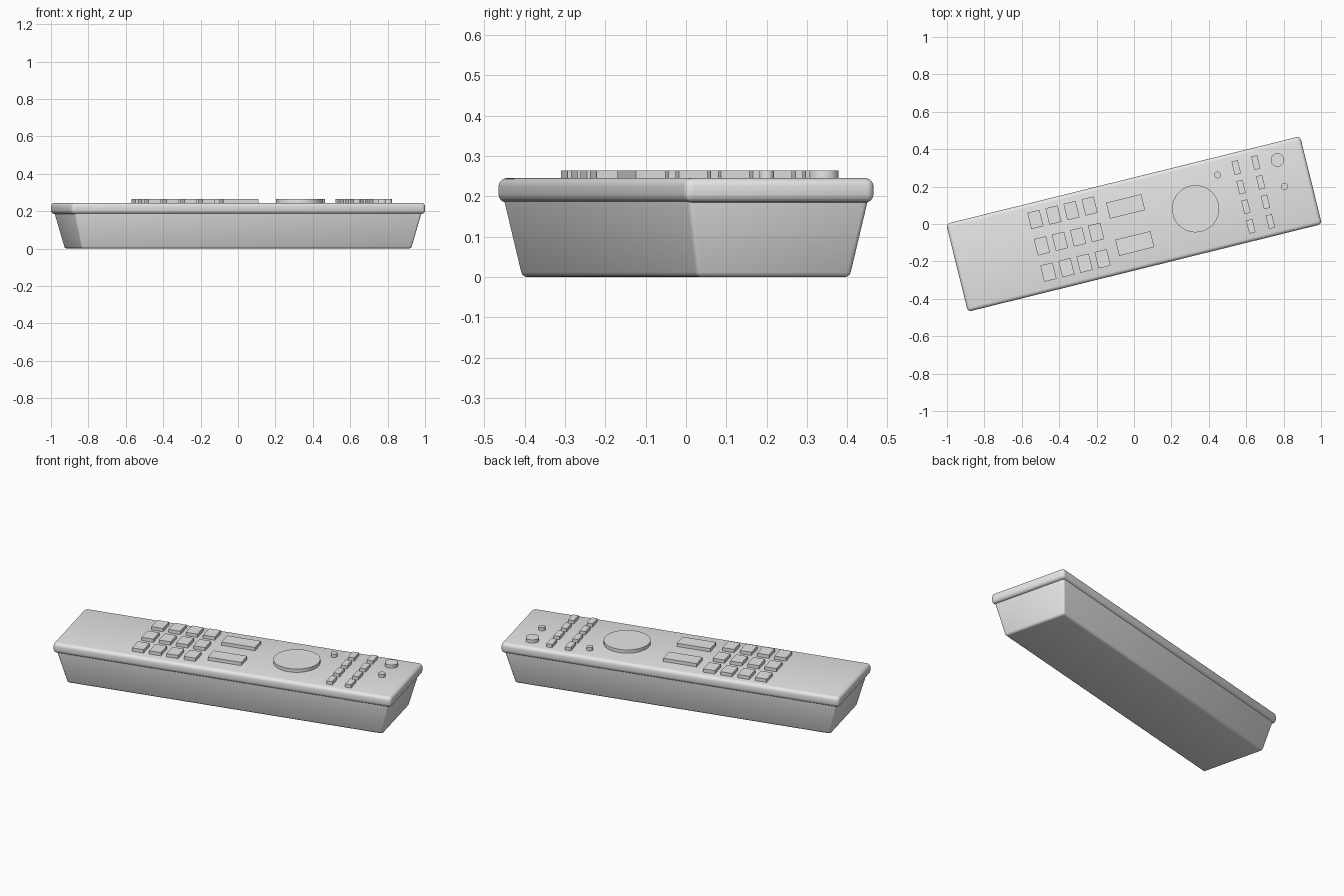
import bpy, bmesh
from math import radians
from mathutils import Matrix

cube = bpy.data.objects.get("Cube")
if cube:
    bpy.data.objects.remove(cube, do_unlink=True)

grey = bpy.data.materials.new("plain_grey")
grey.use_nodes = True
grey.diffuse_color = (0.8, 0.8, 0.8, 1)
grey.node_tree.nodes["Principled BSDF"].inputs["Base Color"].default_value = (0.8, 0.8, 0.8, 1)

TURN = Matrix.Rotation(radians(13.9), 4, "Z")
KEY_BOTTOM, KEY_TOP = 0.235, 0.2645


def finish(name, bm, bevel, segments, angle):
    """Turn the mesh into an object lying diagonally, with rounded edges."""
    if bevel:
        bmesh.ops.bevel(bm, geom=bm.edges[:], offset=bevel, segments=segments,
                        profile=0.5, affect="EDGES", clamp_overlap=True)
    bm.transform(TURN)
    bmesh.ops.recalc_face_normals(bm, faces=bm.faces[:])
    mesh = bpy.data.meshes.new(name)
    bm.to_mesh(mesh)
    bm.free()
    mesh.materials.append(grey)
    ob = bpy.data.objects.new(name, mesh)
    bpy.context.collection.objects.link(ob)
    bpy.ops.object.select_all(action="DESELECT")
    ob.select_set(True)
    bpy.context.view_layer.objects.active = ob
    bpy.ops.object.shade_smooth_by_angle(angle=radians(angle))


def box(name, x, y, low, high, z0, z1, bevel=0.0, segments=3, angle=30):
    """Box with its own half sizes (x, y) at the bottom and at the top."""
    bm = bmesh.new()
    bmesh.ops.create_cube(bm, size=2)
    for v in bm.verts:
        half = high if v.co.z > 0 else low
        v.co = (x + v.co.x * half[0], y + v.co.y * half[1], z1 if v.co.z > 0 else z0)
    finish(name, bm, bevel, segments, angle)


def key(name, x, y, w, d):
    half = (w / 2, d / 2)
    box(name, x, y, half, half, KEY_BOTTOM, KEY_TOP)


def disc(name, x, y, radius):
    bm = bmesh.new()
    bmesh.ops.create_cone(bm, cap_ends=True, segments=48, radius1=radius, radius2=radius,
                          depth=KEY_TOP - KEY_BOTTOM,
                          matrix=Matrix.Translation((x, y, (KEY_TOP + KEY_BOTTOM) / 2)))
    finish(name, bm, 0, 0, 30)


# Casing: tapered lower shell under a wider rounded lid
box("lower_shell", 0, 0, (0.908, 0.196), (0.963, 0.235), 0, 0.215, 0.012, 3, 40)
box("top_cover", 0, 0, (0.975, 0.242), (0.975, 0.242), 0.185, 0.245, 0.02, 4, 40)

# Number pad
for row in range(3):
    for col in range(4):
        key(f"number_key_{row}_{col}", -0.506 + 0.0995 * col, 0.15 - 0.145 * row, 0.067, 0.09)

# Wide keys
for name, side in (("upper_wide_key", 1), ("lower_wide_key", -1)):
    key(name, -0.021, 0.102 * side, 0.193, 0.088)

# Two columns of small keys
for col, x in enumerate((0.603, 0.711)):
    for row in range(4):
        key(f"small_key_{col}_{row}", x, 0.162 - 0.108 * row, 0.034, 0.073)

# Round controls
disc("navigation_disc", 0.339, 0, 0.126)
disc("power_button", 0.827, 0.148, 0.036)
disc("menu_button", 0.497, 0.147, 0.018)
disc("input_button", 0.829, 0.001, 0.018)
